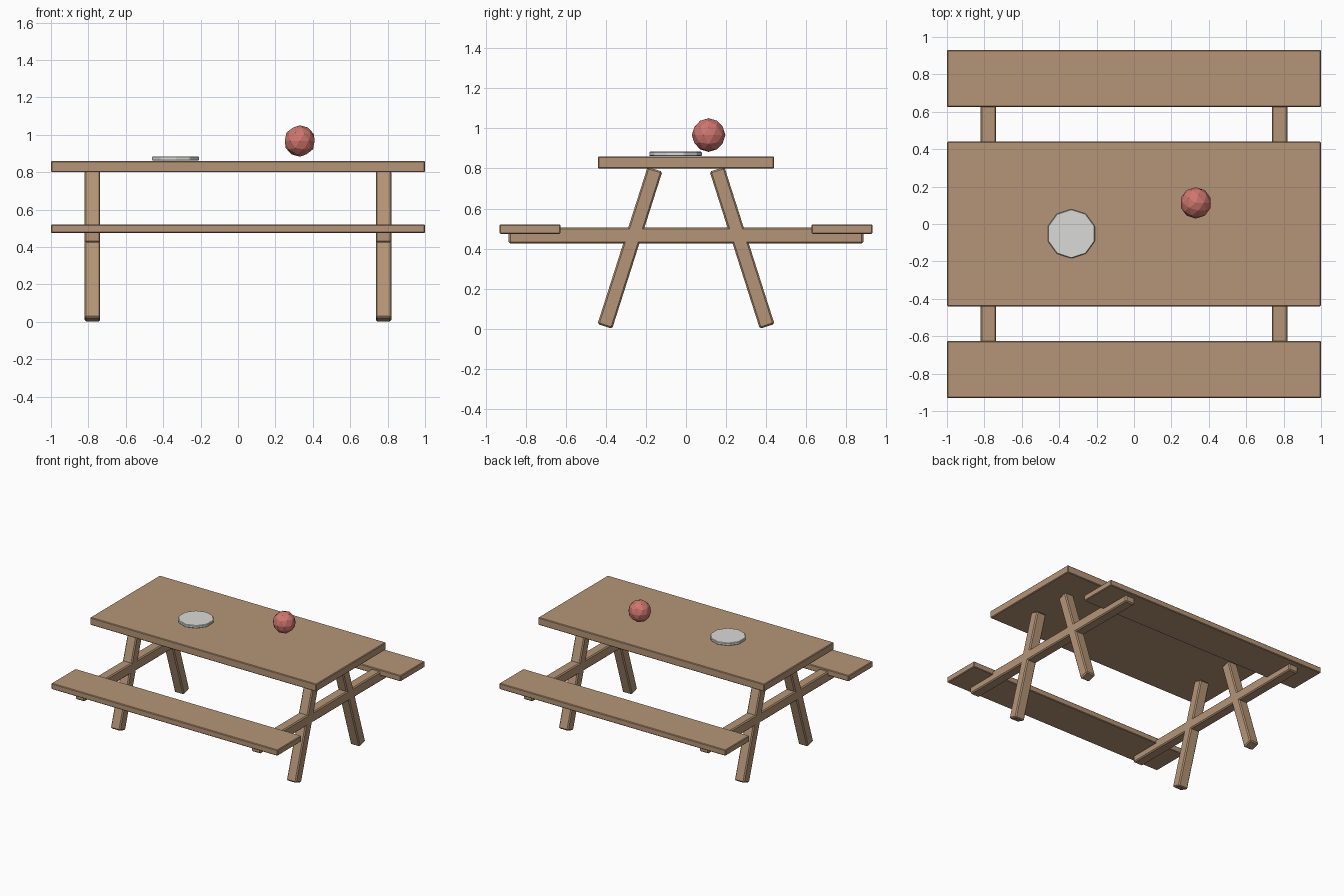
import bpy
import math
from mathutils import Vector

old = bpy.data.objects.get("Cube")
if old:
    bpy.data.objects.remove(old, do_unlink=True)


def make_material(name, rgb):
    mat = bpy.data.materials.new(name)
    mat.use_nodes = True
    color = (*rgb, 1.0)
    mat.diffuse_color = color
    mat.node_tree.nodes["Principled BSDF"].inputs["Base Color"].default_value = color
    return mat


wood = make_material("warm wood", (0.46, 0.30, 0.185))
plate_grey = make_material("plate grey", (0.70, 0.70, 0.68))
fruit_red = make_material("fruit red", (0.62, 0.18, 0.155))


def finish(name, mat, bevel=0.0):
    obj = bpy.context.object
    obj.name = name
    obj.data.materials.append(mat)
    if bevel:
        mod = obj.modifiers.new("Bevel", "BEVEL")
        mod.width = bevel
        mod.segments = 1
    return obj


def board(name, center, size, bevel, tilt=0.0):
    bpy.ops.mesh.primitive_cube_add(size=1, location=center)
    obj = bpy.context.object
    obj.scale = size
    bpy.ops.object.transform_apply(location=False, rotation=False, scale=True)
    obj.rotation_euler.x = tilt
    return finish(name, wood, bevel)


# Table top
board("table_top", (0, 0, 0.83), (2, 0.88, 0.06), 0.005)

# Benches
for side, sy in (("front", -1), ("back", 1)):
    board(side + "_bench", (0, sy * 0.778, 0.4975), (2, 0.305, 0.047), 0.005)

# Trestles: one cross beam and two splayed legs at each end
for end, sx in (("left", 1), ("right", -1)):
    x = sx * 0.778
    board(end + "_cross_beam", (x, 0, 0.465), (0.083, 1.77, 0.08), 0.008)
    for side, sy in (("front", -1), ("back", 1)):
        foot = Vector((x, sy * 0.405, 0.012))
        head = Vector((x, sy * 0.155, 0.796))
        axis = head - foot
        board(f"{end}_{side}_leg", (foot + head) / 2,
              (0.083, 0.077, axis.length), 0.008,
              tilt=math.atan2(-axis.y, axis.z))

# Plate
bpy.ops.mesh.primitive_cylinder_add(vertices=10, radius=0.132, depth=0.022,
                                    location=(-0.335, -0.052, 0.873))
finish("plate", plate_grey, 0.004)

# Faceted fruit
bpy.ops.mesh.primitive_ico_sphere_add(subdivisions=2, radius=0.084,
                                      location=(0.33, 0.113, 0.967))
finish("fruit", fruit_red)
